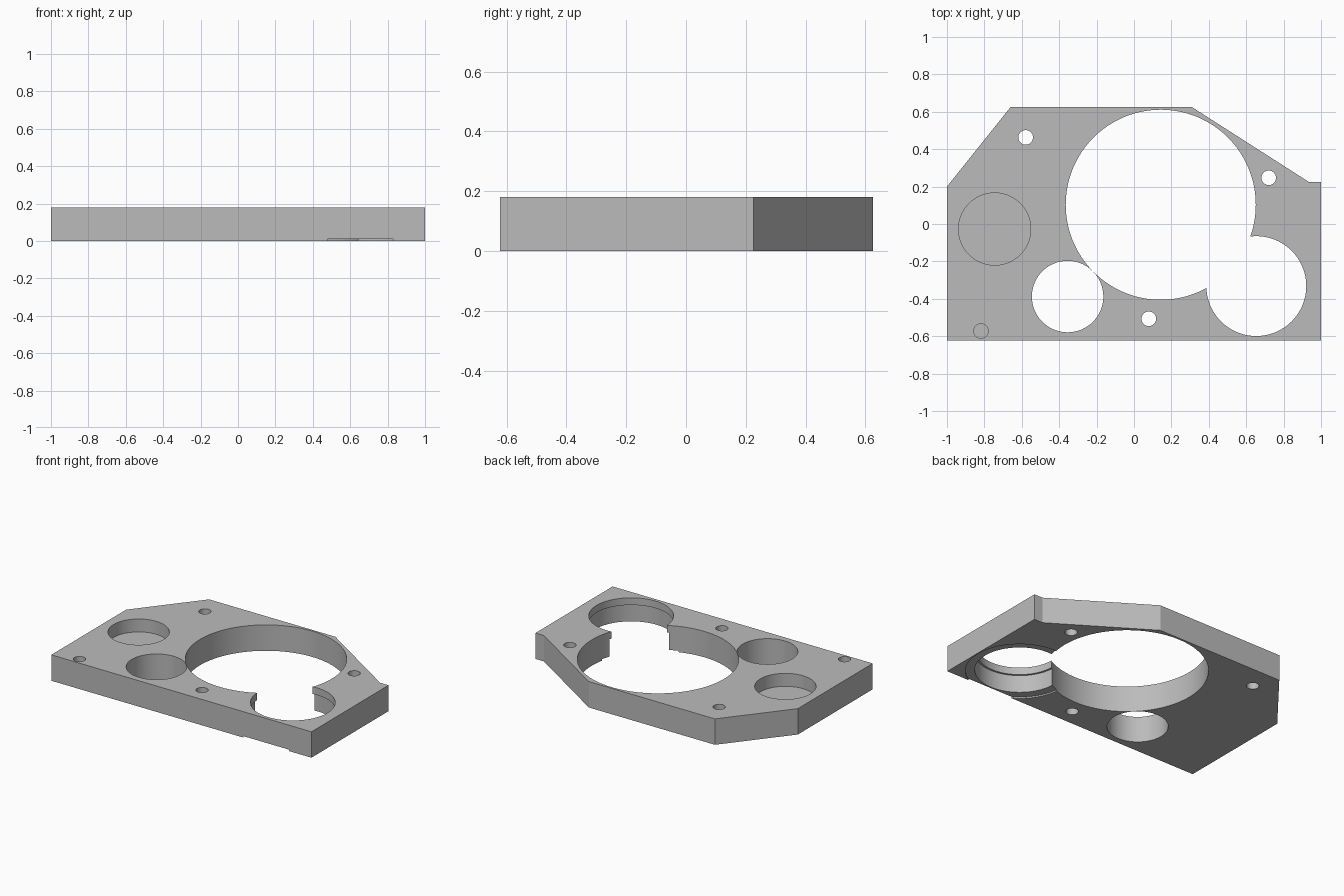
import bpy
import bmesh

cube = bpy.data.objects.get("Cube")
if cube:
    bpy.data.objects.remove(cube, do_unlink=True)

THICK = 0.18

# Single grey material
grey = bpy.data.materials.new("plain grey")
grey.use_nodes = True
colour = (0.5, 0.5, 0.5, 1)
grey.diffuse_color = colour
grey.node_tree.nodes["Principled BSDF"].inputs["Base Color"].default_value = colour

# Plate: extruded outline with cropped corners
outline = [(-1, -0.622), (1, -0.622), (1, 0.225), (0.935, 0.225),
           (0.31, 0.625), (-0.66, 0.625), (-1, 0.2)]
mesh = bpy.data.meshes.new("plate")
bm = bmesh.new()
base = bm.faces.new([bm.verts.new((x, y, 0)) for x, y in outline])
top = bmesh.ops.extrude_face_region(bm, geom=[base])["geom"]
bmesh.ops.translate(bm, vec=(0, 0, THICK),
                    verts=[v for v in top if isinstance(v, bmesh.types.BMVert)])
bmesh.ops.recalc_face_normals(bm, faces=bm.faces)
bm.to_mesh(mesh)
bm.free()
mesh.materials.append(grey)
plate = bpy.data.objects.new("plate", mesh)
bpy.context.collection.objects.link(plate)
bpy.context.view_layer.objects.active = plate
plate.select_set(True)


def bore(name, x, y, radius, low=-0.1, high=THICK + 0.1, sides=96):
    """Cut a round bore from the plate between two heights."""
    bpy.ops.mesh.primitive_cylinder_add(vertices=sides, radius=radius, depth=high - low,
                                        location=(x, y, (low + high) / 2))
    cutter = bpy.context.object
    cutter.name = name
    cutter.hide_render = True
    cutter.data.materials.append(grey)
    bpy.context.view_layer.objects.active = plate
    cut = plate.modifiers.new(name, "BOOLEAN")
    cut.operation = "DIFFERENCE"
    cut.solver = "EXACT"
    cut.object = cutter
    bpy.ops.object.modifier_apply(modifier=cut.name)
    bpy.data.objects.remove(cutter, do_unlink=True)


# Large through bores
bore("main_bore", 0.143, 0.103, 0.508, sides=160)
bore("side_bore", -0.355, -0.388, 0.191)

# Stepped bore: top lip, wider seat, shallow recess underneath
bore("lip_bore", 0.654, -0.332, 0.267)
bore("seat_bore", 0.654, -0.332, 0.28, high=0.13)
bore("under_recess", 0.654, -0.332, 0.339, high=0.01)

# Blind pockets in the top
bore("round_pocket", -0.745, -0.027, 0.193, low=0.09)
bore("pin_pocket", -0.818, -0.572, 0.039, low=0.09, sides=40)

# Screw holes
for x, y in [(-0.579, 0.463), (0.72, 0.247), (0.079, -0.507)]:
    bore("screw_hole", x, y, 0.039, sides=40)

# Smooth bore walls, sharp edges
bpy.ops.object.select_all(action="DESELECT")
plate.select_set(True)
bpy.context.view_layer.objects.active = plate
bpy.ops.object.shade_smooth_by_angle()
